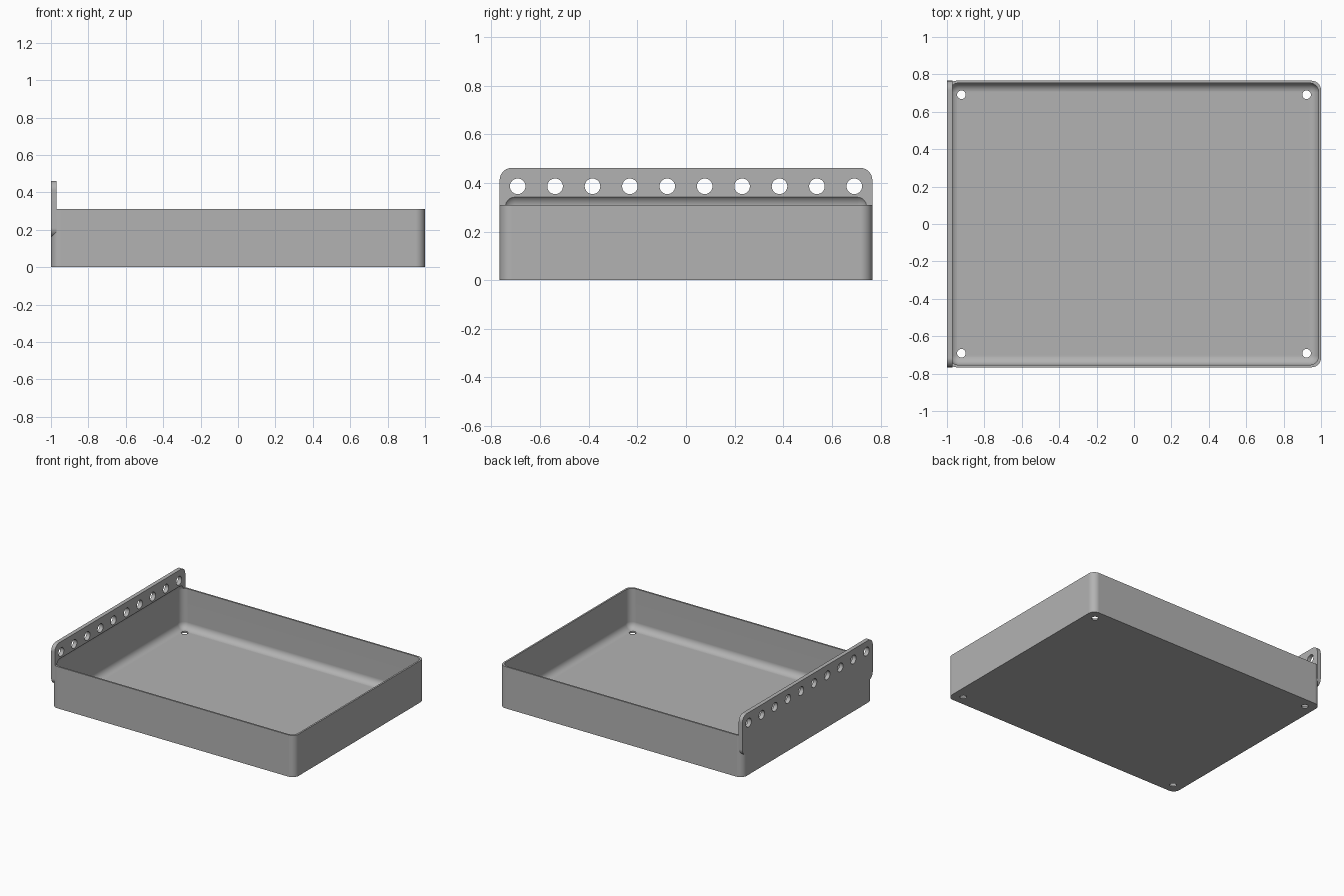
import bpy, bmesh
from math import radians
from mathutils import Matrix, Vector

if "Cube" in bpy.data.objects:
    bpy.data.objects.remove(bpy.data.objects["Cube"])

HALF_Y = 0.766   # half depth of the tray
HEIGHT = 0.31    # rim height
WALL = 0.012     # wall and floor thickness
ROUND = 0.05     # radius of every fillet
PLATE = 0.03     # thickness of the hanging plate

grey = bpy.data.materials.new("plain grey")
grey.use_nodes = True
colour = (0.45, 0.45, 0.45, 1)
grey.diffuse_color = colour
grey.node_tree.nodes["Principled BSDF"].inputs["Base Color"].default_value = colour


def finish(bm, name):
    mesh = bpy.data.meshes.new(name)
    bm.to_mesh(mesh)
    bm.free()
    mesh.materials.append(grey)
    obj = bpy.data.objects.new(name, mesh)
    bpy.context.collection.objects.link(obj)
    return obj


def rounded_box(name, low, high, axis=None):
    """Box with fillets on the edges along one axis, or on all edges."""
    low, high = Vector(low), Vector(high)
    bm = bmesh.new()
    bmesh.ops.create_cube(bm, size=1)
    for v in bm.verts:
        v.co = (low + high) / 2 + v.co * (high - low)
    edges = [e for e in bm.edges if axis is None or
             abs((e.verts[0].co - e.verts[1].co).normalized()[axis]) > 0.9]
    bmesh.ops.bevel(bm, geom=edges, offset=ROUND, segments=10, profile=0.5,
                    affect='EDGES', clamp_overlap=True)
    return finish(bm, name)


def cylinders(name, centres, radius, depth, turn):
    bm = bmesh.new()
    for c in centres:
        bmesh.ops.create_cone(bm, cap_ends=True, segments=40, radius1=radius,
                              radius2=radius, depth=depth,
                              matrix=Matrix.Translation(c) @ turn)
    return finish(bm, name)


def combine(target, other, operation):
    other.hide_render = True
    mod = target.modifiers.new(operation.lower(), 'BOOLEAN')
    mod.operation, mod.solver, mod.object = operation, 'EXACT', other
    bpy.context.view_layer.objects.active = target
    bpy.ops.object.modifier_apply(modifier=mod.name)
    bpy.data.objects.remove(other)


# Tray body and hanging plate, flush on the outer side
tray = rounded_box("tray", (-1, -HALF_Y, 0), (1, HALF_Y, HEIGHT), axis=2)
plate = rounded_box("hanging_plate", (-1, -HALF_Y, 0.16),
                    (-1 + PLATE, HALF_Y, 0.462), axis=0)
combine(tray, plate, 'UNION')

# Filleted cavity, which also scoops a shallow recess into the plate
cavity = rounded_box("cavity_cutter", (-1 + WALL, -HALF_Y + WALL, WALL),
                     (1 - WALL, HALF_Y - WALL, 0.353))
combine(tray, cavity, 'DIFFERENCE')

# Row of holes through the plate
row = [(-1 + PLATE / 2, (i - 4.5) * 0.1538, 0.386) for i in range(10)]
combine(tray, cylinders("plate_hole_cutter", row, 0.032, 0.1,
                        Matrix.Rotation(radians(90), 4, 'Y')), 'DIFFERENCE')

# Drain holes at the floor corners
drains = [(x, y, 0) for x in (-0.923, 0.923) for y in (-0.691, 0.691)]
combine(tray, cylinders("drain_hole_cutter", drains, 0.023, 0.1,
                        Matrix.Identity(4)), 'DIFFERENCE')

# Smooth fillets, crisp edges
bpy.ops.object.select_all(action='DESELECT')
tray.select_set(True)
bpy.context.view_layer.objects.active = tray
bpy.ops.object.shade_smooth_by_angle(angle=radians(30))
tray.modifiers.new("flat_face_normals", 'WEIGHTED_NORMAL').keep_sharp = True
